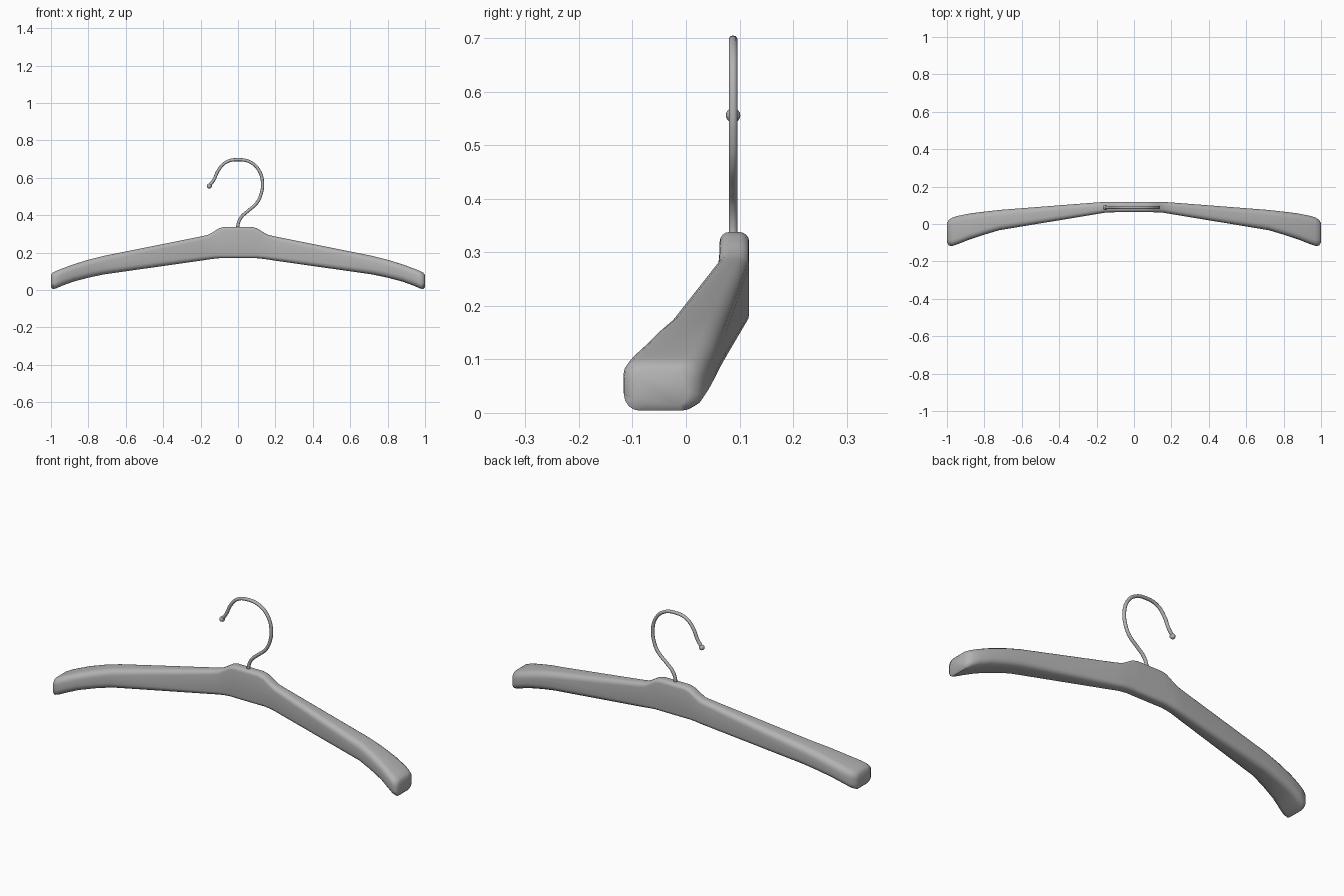
import bpy, bmesh, math

cube = bpy.data.objects.get("Cube")
if cube:
    bpy.data.objects.remove(cube, do_unlink=True)

grey = bpy.data.materials.new("plain_grey")
grey.use_nodes = True
GREY = (0.45, 0.45, 0.45, 1)
grey.diffuse_color = GREY
grey.node_tree.nodes["Principled BSDF"].inputs["Base Color"].default_value = GREY


def finish(obj, angle=60):
    obj.data.materials.clear()
    obj.data.materials.append(grey)
    bpy.ops.object.select_all(action='DESELECT')
    bpy.context.view_layer.objects.active = obj
    obj.select_set(True)
    bpy.ops.object.shade_smooth_by_angle(angle=math.radians(angle))


def rounded_section(bm, x, front, back, low, high, radius, steps=4):
    """Ring of vertices: a rounded rectangle across the arm."""
    ring = []
    corners = [(back, high, 0), (front, high, 1), (front, low, 2), (back, low, 3)]
    for y, z, quarter in corners:
        cy = y - radius if y == back else y + radius
        cz = z - radius if z == high else z + radius
        for i in range(steps + 1):
            a = math.pi / 2 * (quarter + i / steps)
            ring.append(bm.verts.new((x, cy + radius * math.cos(a), cz + radius * math.sin(a))))
    return ring


# Wooden body: x, front y, back y, bottom z, top z, corner radius
half = [
    (0.07, 0.063, 0.118, 0.17, 0.338, 0.018),
    (0.10, 0.063, 0.118, 0.17, 0.331, 0.019),
    (0.13, 0.062, 0.118, 0.167, 0.312, 0.020),
    (0.16, 0.060, 0.118, 0.163, 0.295, 0.021),
    (0.20, 0.053, 0.115, 0.157, 0.286, 0.022),
    (0.72, -0.033, 0.075, 0.083, 0.182, 0.030),
    (0.80, -0.057, 0.066, 0.066, 0.162, 0.031),
    (0.88, -0.083, 0.056, 0.045, 0.137, 0.032),
    (0.94, -0.107, 0.044, 0.023, 0.115, 0.032),
    (0.97, -0.117, 0.035, 0.010, 0.103, 0.032),
    (0.99, -0.116, 0.022, 0.004, 0.094, 0.030),
    (1.00, -0.098, 0.004, 0.014, 0.080, 0.024),
]
stations = [(-s[0], *s[1:]) for s in reversed(half)] + half
bm = bmesh.new()
rings = [rounded_section(bm, *s) for s in stations]
for a, b in zip(rings, rings[1:]):
    n = len(a)
    for i in range(n):
        bm.faces.new((a[i], a[(i + 1) % n], b[(i + 1) % n], b[i]))
bm.faces.new(rings[0])
bm.faces.new(rings[-1])
bmesh.ops.recalc_face_normals(bm, faces=bm.faces)
mesh = bpy.data.meshes.new("body")
bm.to_mesh(mesh)
bm.free()
body = bpy.data.objects.new("body", mesh)
bpy.context.collection.objects.link(body)
finish(body)

# Wire hook swept along a smooth path
HOOK_Y = 0.088
path = [(0, 0.32), (0, 0.35), (0.018, 0.39), (0.05, 0.42), (0.10, 0.465),
        (0.124, 0.515), (0.131, 0.575), (0.112, 0.64), (0.067, 0.683), (0, 0.697),
        (-0.065, 0.683), (-0.105, 0.64), (-0.13, 0.588), (-0.153, 0.558)]
curve = bpy.data.curves.new("hook", 'CURVE')
curve.dimensions = '3D'
curve.bevel_depth = 0.0085
curve.bevel_resolution = 3
curve.resolution_u = 5
curve.use_fill_caps = True
spline = curve.splines.new('BEZIER')
spline.bezier_points.add(len(path) - 1)
for p, (x, z) in zip(spline.bezier_points, path):
    p.co = (x, HOOK_Y, z)
    p.handle_left_type = p.handle_right_type = 'AUTO'
hook = bpy.data.objects.new("hook", curve)
bpy.context.collection.objects.link(hook)
bpy.ops.object.select_all(action='DESELECT')
bpy.context.view_layer.objects.active = hook
hook.select_set(True)
bpy.ops.object.convert(target='MESH')
finish(bpy.context.view_layer.objects.active)

# Small ball on the hook tip
bpy.ops.mesh.primitive_uv_sphere_add(segments=16, ring_count=10, radius=0.0135,
                                     location=(-0.153, HOOK_Y, 0.556))
tip = bpy.context.object
tip.name = "hook_tip"
finish(tip)
